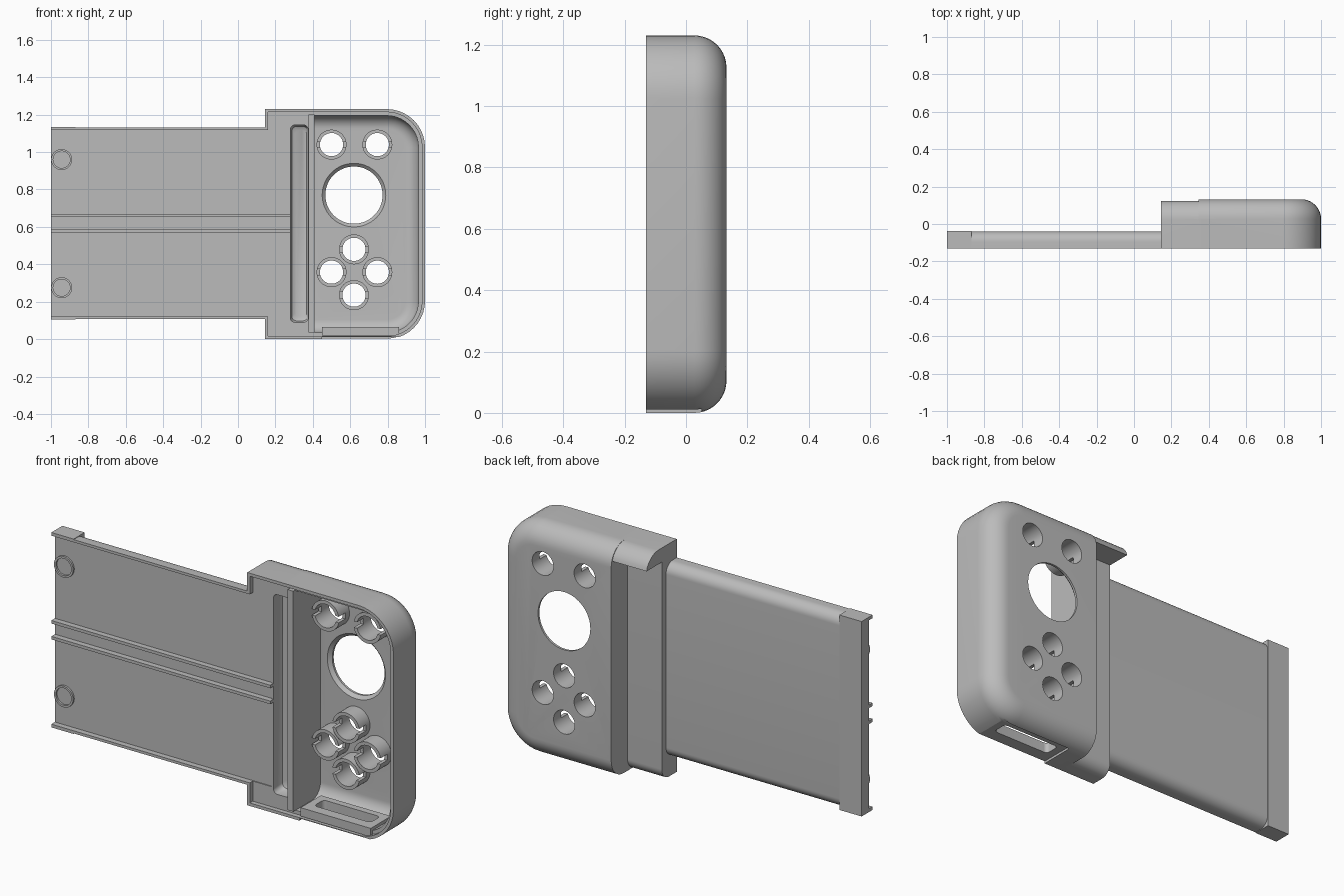
import bpy, bmesh, math
from mathutils import Matrix, Vector

cube = bpy.data.objects.get("Cube")
if cube:
    bpy.data.objects.remove(cube, do_unlink=True)

grey = bpy.data.materials.new("plain_grey")
grey.use_nodes = True
COLOUR = (0.5, 0.5, 0.5, 1)
grey.diffuse_color = COLOUR
grey.node_tree.nodes["Principled BSDF"].inputs["Base Color"].default_value = COLOUR


def finish(name, bm):
    bmesh.ops.recalc_face_normals(bm, faces=bm.faces)
    me = bpy.data.meshes.new(name)
    bm.to_mesh(me)
    bm.free()
    me.materials.append(grey)
    ob = bpy.data.objects.new(name, me)
    bpy.context.collection.objects.link(ob)
    return ob


def loft(name, rings):
    """Skin a stack of equal closed rings and cap both ends."""
    bm = bmesh.new()
    loops = [[bm.verts.new(p) for p in ring] for ring in rings]
    n = len(loops[0])
    for a, b in zip(loops, loops[1:]):
        for i in range(n):
            bm.faces.new((a[i], a[(i + 1) % n], b[(i + 1) % n], b[i]))
    bm.faces.new(loops[0])
    bm.faces.new(loops[-1])
    return finish(name, bm)


def arc(cu, cv, r, start, steps=10):
    """Quarter turn, counter-clockwise from the start angle in degrees."""
    return [(cu + r * math.cos(math.radians(start + 90 * i / steps)),
             cv + r * math.sin(math.radians(start + 90 * i / steps)))
            for i in range(steps + 1)]


def outline(y, x0, x1, z0, z1, rl, rr):
    """Rectangle in xz with its own left and right corner radii."""
    pts = arc(x1 - rr, z0 + rr, rr, 270) + arc(x1 - rr, z1 - rr, rr, 0)
    if rl:
        pts += arc(x0 + rl, z1 - rl, rl, 90) + arc(x0 + rl, z0 + rl, rl, 180)
    else:
        pts += [(x0, z1), (x0, z0)]
    return [(x, y, z) for x, z in pts]


def shell(name, x0, inset, y0, y1, fillet, steps=10):
    """Grip-shaped solid with rounded outer corners and a filleted back edge."""
    def ring(y, d):
        return outline(y, x0, 1 - d, d, 1.23 - d, 0, 0.205 - d)
    rings = [ring(y0, inset)]
    for i in range(steps + 1 if fillet else 1):
        a = math.pi / 2 * i / steps
        rings.append(ring(y1 - fillet * (1 - math.sin(a)),
                          inset + fillet * (1 - math.cos(a))))
    return loft(name, rings)


def extrude_x(name, profile, x0, x1):
    return loft(name, [[(x, y, z) for y, z in profile] for x in (x0, x1)])


def box(name, x0, x1, y0, y1, z0, z1):
    return extrude_x(name, [(y0, z0), (y1, z0), (y1, z1), (y0, z1)], x0, x1)


def cylinder(name, x, z, r0, r1, y0, y1, sides=48):
    bm = bmesh.new()
    place = Matrix.Translation((x, (y0 + y1) / 2, z)) @ Matrix.Rotation(-math.pi / 2, 4, "X")
    bmesh.ops.create_cone(bm, cap_ends=True, segments=sides, radius1=r0,
                          radius2=r1, depth=y1 - y0, matrix=place)
    return finish(name, bm)


def combine(ob, other, operation="DIFFERENCE"):
    mod = ob.modifiers.new(operation.title(), "BOOLEAN")
    mod.operation, mod.solver, mod.object = operation, "EXACT", other
    bpy.context.view_layer.objects.active = ob
    bpy.ops.object.modifier_apply(modifier=mod.name)
    bpy.data.objects.remove(other, do_unlink=True)


def smooth(ob):
    bpy.ops.object.select_all(action="DESELECT")
    ob.select_set(True)
    bpy.context.view_layer.objects.active = ob
    bpy.ops.object.shade_smooth_by_angle(angle=math.radians(35))


# Grip with its stepped bridge and top flange
body = shell("grip_and_tray", 0.345, 0, -0.13, 0.132, 0.105)
bridge = ([(-0.13, 0)] + arc(-0.065, 0.06, 0.06, 270) + [(-0.005, 1.155), (0.122, 1.155)]
          + arc(0.023, 1.125, 0.105, 0)[3:] + [(-0.13, 1.23)])
combine(body, extrude_x("bridge", bridge, 0.145, 0.36), "UNION")

# Long tray with rounded back edges and a square end block
tray = ([(-0.13, 0.108)] + arc(-0.095, 0.163, 0.055, 270)
        + arc(-0.095, 1.077, 0.055, 0) + [(-0.13, 1.132)])
combine(body, extrude_x("tray", tray, -0.9, 0.2), "UNION")
combine(body, box("end_block", -1, -0.87, -0.13, -0.038, 0.105, 1.135), "UNION")

# Front recesses: tray floor, rim step, main cavity, long pocket
combine(body, box("tray_recess", -1.1, 0.27, -0.2, -0.10, 0.122, 1.118))
combine(body, shell("rim_recess", 0.16, 0.016, -0.2, -0.105, 0))
combine(body, shell("cavity", 0.41, 0.035, -0.25, 0.103, 0.07))
pocket = [outline(y, 0.28 + d, 0.375 - d / 3, 0.09 + d, 1.145 - d, 0.025, 0.025)
          for y, d in ((-0.2, 0), (-0.06, 0), (-0.04, 0.008), (-0.03, 0.025))]
combine(body, loft("pocket", pocket))

# Port block in the lower wall, with its slot
combine(body, box("port_block", 0.45, 0.86, -0.12, 0.05, 0.02, 0.065), "UNION")
combine(body, box("port_relief", 0.45, 0.86, -0.2, 0.05, -0.1, 0.012))
slot = [[(x, y, z) for x, y in arc(0.80, -0.045, 0.02, 270) + arc(0.80, -0.005, 0.02, 0)
         + arc(0.51, -0.005, 0.02, 90) + arc(0.51, -0.045, 0.02, 180)]
        for z in (-0.1, 0.1)]
combine(body, loft("port_slot", slot))

# Stick opening with a flared inner edge
combine(body, cylinder("stick_hole", 0.62, 0.77, 0.153, 0.153, 0, 0.3, 64))
combine(body, cylinder("stick_flare", 0.62, 0.77, 0.19, 0.153, 0.083, 0.12, 64))

# Button holes
buttons = [(0.5, 1.04), (0.745, 1.04), (0.62, 0.48), (0.5, 0.358), (0.745, 0.358), (0.62, 0.235)]
for x, z in buttons:
    combine(body, cylinder("button_hole", x, z, 0.062, 0.062, 0, 0.3))
smooth(body)

# Notched guide collars behind the buttons
for x, z in buttons:
    collar = cylinder("button_collar", x, z, 0.08, 0.08, 0.015, 0.108)
    combine(collar, cylinder("bore", x, z, 0.062, 0.062, -0.1, 0.2))
    combine(collar, box("notch", x - 0.1, x + 0.1, -0.1, 0.07, z - 0.016, z + 0.016))
    smooth(collar)

# Ridge between pocket and cavity
box("divider_ridge", 0.378, 0.41, -0.125, -0.09, 0.035, 1.2)

# Paired guide rails along the tray
for z in (0.578, 0.662):
    box("guide_rail", -1, 0.28, -0.13, -0.095, z - 0.008, z + 0.008)

# Shallow rings at the tray end
for z in (0.275, 0.96):
    ring = cylinder("tray_ring", -0.943, z, 0.056, 0.056, -0.11, -0.095)
    combine(ring, cylinder("ring_bore", -0.943, z, 0.045, 0.045, -0.2, 0))
    smooth(ring)
